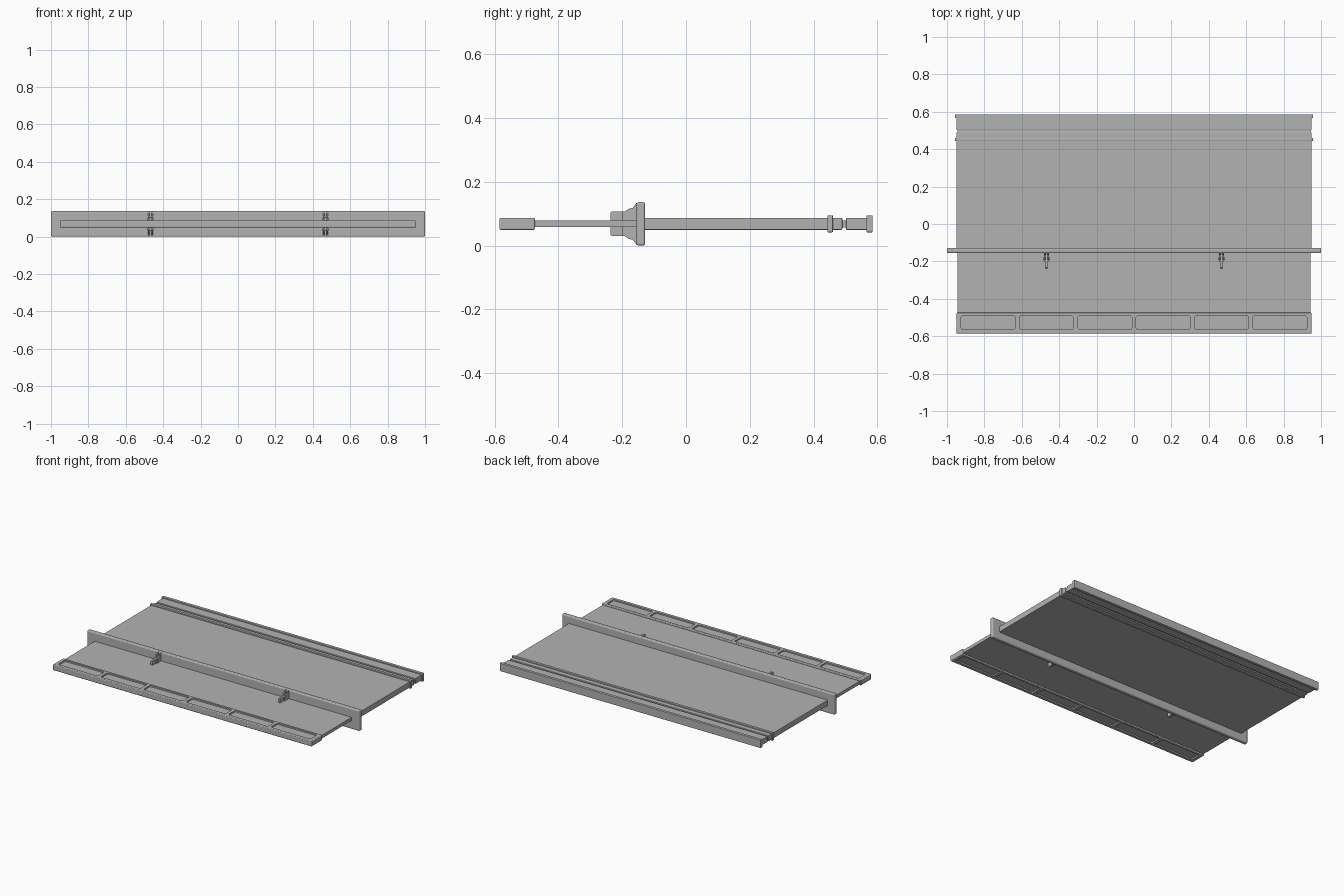
import bpy, bmesh, math
from mathutils import Matrix, Vector

if "Cube" in bpy.data.objects:
    bpy.data.objects.remove(bpy.data.objects["Cube"])

CZ = 0.068  # mid height of every plate

grey = bpy.data.materials.new("light_grey")
grey.diffuse_color = (0.45, 0.45, 0.45, 1)
grey.use_nodes = True
grey.node_tree.nodes["Principled BSDF"].inputs["Base Color"].default_value = grey.diffuse_color


def finish(name, bm):
    bmesh.ops.recalc_face_normals(bm, faces=bm.faces)
    me = bpy.data.meshes.new(name)
    bm.to_mesh(me)
    bm.free()
    me.materials.append(grey)
    ob = bpy.data.objects.new(name, me)
    bpy.context.collection.objects.link(ob)
    return ob


def add_box(bm, hx, y0, y1, hz, cx=0, cz=CZ):
    m = Matrix.Translation((cx, (y0 + y1) / 2, cz)) @ Matrix.Diagonal((2 * hx, y1 - y0, 2 * hz, 1))
    return bmesh.ops.create_cube(bm, size=1, matrix=m)["verts"]


def box(name, hx, y0, y1, hz, bevel=0.0, segments=2):
    bm = bmesh.new()
    add_box(bm, hx, y0, y1, hz)
    if bevel:
        bmesh.ops.bevel(bm, geom=bm.edges[:], offset=bevel, segments=segments,
                        profile=0.5, affect='EDGES')
    return finish(name, bm)


def extrude_x(name, profile, cx, thick):
    """Extrude a (y, height from the middle) outline along x."""
    bm = bmesh.new()
    face = bm.faces.new([bm.verts.new((cx - thick / 2, y, CZ + z)) for y, z in profile])
    new = bmesh.ops.extrude_face_region(bm, geom=[face])["geom"]
    bmesh.ops.translate(bm, vec=(thick, 0, 0),
                        verts=[v for v in new if isinstance(v, bmesh.types.BMVert)])
    return finish(name, bm)


# Main plates and the upright flange
box("thin_plate", 0.943, -0.48, -0.13, 0.0105)
box("thick_plate", 0.95, -0.13, 0.49, 0.019, 0.003)
box("flange", 1.0, -0.155, -0.128, 0.068, 0.007, 3)

# Rear edge: rib, narrow groove, end strip and end lip
box("rear_rib", 0.957, 0.443, 0.461, 0.0265, 0.003)
box("rear_groove", 0.945, 0.485, 0.51, 0.011)
box("rear_strip", 0.95, 0.502, 0.575, 0.019, 0.003)
box("rear_lip", 0.957, 0.566, 0.585, 0.0265, 0.002)

# Front bar with six rounded pockets on each side
bar = box("front_bar", 0.95, -0.585, -0.474, 0.019, 0.005, 3)
bm = bmesh.new()
for i in range(6):
    for s in (-1, 1):
        verts = add_box(bm, 0.145, -0.563, -0.491, 0.01, -0.78 + 0.312 * i, CZ + s * 0.02)
        edges = {e for v in verts for e in v.link_edges
                 if abs((e.verts[0].co - e.verts[1].co).z) > 0.01}
        bmesh.ops.bevel(bm, geom=list(edges), offset=0.011, segments=4,
                        profile=0.5, affect='EDGES')
cutter = finish("pocket_cutter", bm)
cutter.hide_render = True
cutter.hide_viewport = True
cut = bar.modifiers.new("pockets", 'BOOLEAN')
cut.operation = 'DIFFERENCE'
cut.solver = 'EXACT'
cut.object = cutter

# Brackets: a lug held between two cheeks, above and below the plate
lug = [(-0.237, 0.005), (-0.237, 0.034), (-0.233, 0.038), (-0.15, 0.038), (-0.15, 0.005)]
cheek = [(-0.2, 0.005), (-0.2, 0.038), (-0.192, 0.038), (-0.18, 0.047),
         (-0.167, 0.05), (-0.155, 0.066), (-0.145, 0.066), (-0.145, 0.005)]
for side, x in (("left", -0.468), ("right", 0.468)):
    for level, s in (("upper", 1), ("lower", -1)):
        tag = f"{side}_{level}"
        extrude_x(f"bracket_lug_{tag}", [(y, s * z) for y, z in lug], x, 0.013)
        for n, dx in (("a", -0.0095), ("b", 0.0095)):
            extrude_x(f"bracket_cheek_{n}_{tag}", [(y, s * z) for y, z in cheek], x + dx, 0.007)
        # Cross pin
        bm = bmesh.new()
        m = Matrix.Translation((x, -0.186, CZ + s * 0.028)) @ Matrix.Rotation(math.pi / 2, 4, 'Y')
        bmesh.ops.create_cone(bm, cap_ends=True, segments=16, radius1=0.006,
                              radius2=0.006, depth=0.03, matrix=m)
        finish(f"bracket_pin_{tag}", bm)
